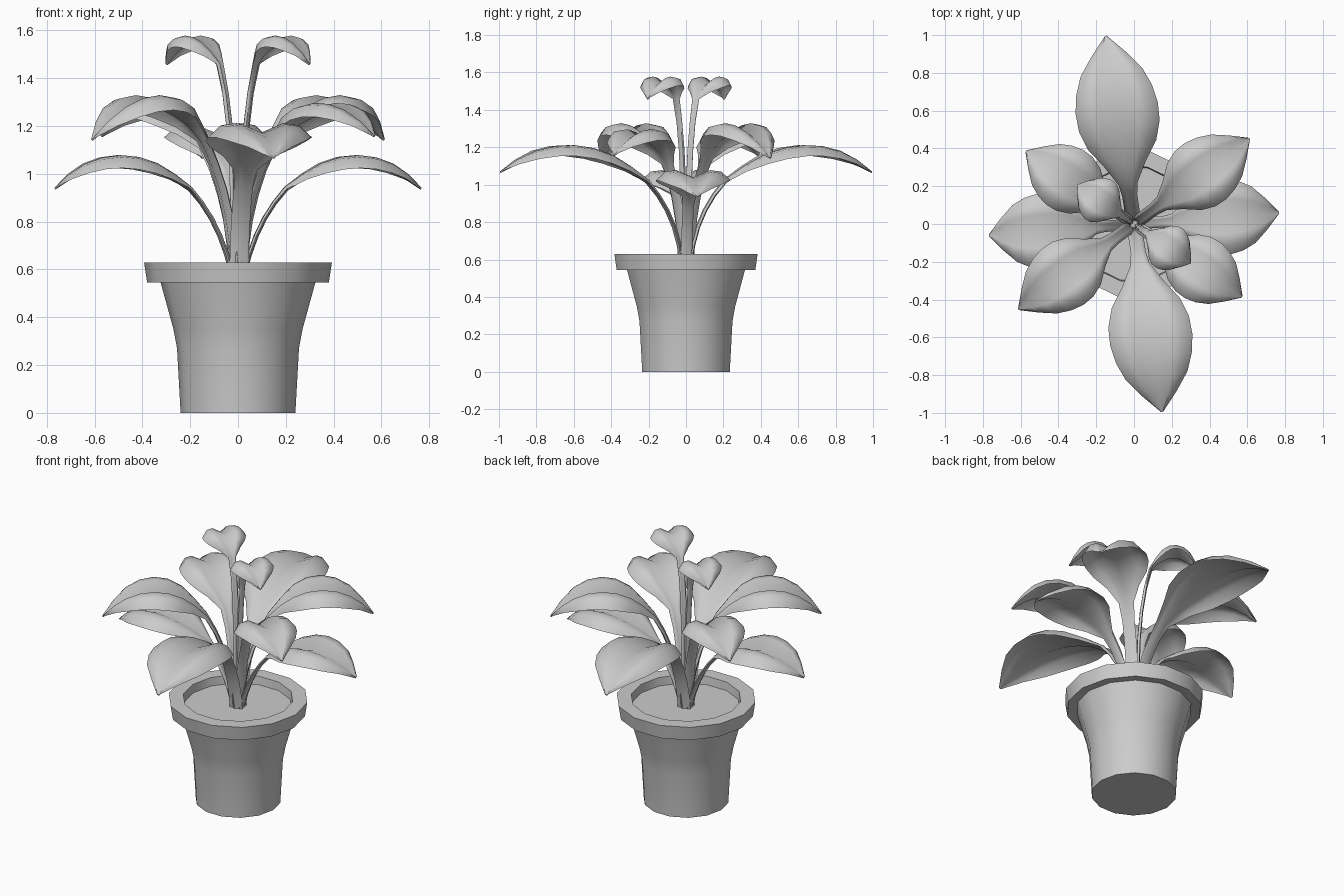
import bpy, bmesh, math
from mathutils import Vector, Matrix

cube = bpy.data.objects.get("Cube")
if cube:
    bpy.data.objects.remove(cube, do_unlink=True)

GREY = (0.6, 0.6, 0.6, 1)
grey_material = bpy.data.materials.new("plain grey")
grey_material.use_nodes = True
grey_material.diffuse_color = GREY
grey_material.node_tree.nodes["Principled BSDF"].inputs["Base Color"].default_value = GREY


def finish(name, bm, sharp_angle):
    bmesh.ops.recalc_face_normals(bm, faces=bm.faces)
    mesh = bpy.data.meshes.new(name)
    bm.to_mesh(mesh)
    bm.free()
    mesh.materials.append(grey_material)
    part = bpy.data.objects.new(name, mesh)
    bpy.context.collection.objects.link(part)
    bpy.ops.object.select_all(action="DESELECT")
    part.select_set(True)
    bpy.context.view_layer.objects.active = part
    bpy.ops.object.shade_smooth_by_angle(angle=math.radians(sharp_angle))


def bridge(bm, rings):
    """Skin a row of closed rings and cap both ends."""
    for lower, upper in zip(rings, rings[1:]):
        for i in range(len(lower)):
            bm.faces.new((lower[i - 1], lower[i], upper[i], upper[i - 1]))
    bm.faces.new(rings[0])
    bm.faces.new(rings[-1])


def lathe(name, profile, sides):
    bm = bmesh.new()
    rings = []
    for radius, height in profile:
        spokes = [math.tau * i / sides for i in range(sides)]
        rings.append([bm.verts.new((radius * math.cos(a), radius * math.sin(a), height))
                      for a in spokes])
    bridge(bm, rings)
    finish(name, bm, 32)


def arc(start, middle, end, steps):
    """Quadratic curve from start to end that passes through middle."""
    start, middle, end = (Vector((p[0], 0, p[1])) for p in (start, middle, end))
    control = 2 * middle - (start + end) / 2
    points = []
    for i in range(steps + 1):
        t = i / steps
        points.append(start.lerp(control, t).lerp(control.lerp(end, t), t))
    return points


# Blade outline from stalk to tip, as fractions of the half width
OUTLINE = [0.5, 0.83, 0.98, 1, 0.92, 0.75, 0.42, 0.03]
# Cross-section: raised shoulders beside the midrib, drooping margins
HALF = [(0.45, 0.95), (0.75, 0.75), (1, -0.4)]
SECTION = [(-s, h) for s, h in reversed(HALF)] + [(0, 0)] + HALF


def leaf(name, heading, stem_width, half_width, fold, stem_middle, joint, crest, tip):
    bm = bmesh.new()
    stem = arc((0.02, 0.57), stem_middle, joint, 5)
    blade = arc(joint, crest, tip, len(OUTLINE))[1:]
    path = stem + blade
    widths = [stem_width] * len(stem) + [half_width * f for f in OUTLINE]
    widths[len(stem) - 1] *= 1.25
    turn = Matrix.Rotation(math.radians(heading), 3, "Z")
    rings = []
    for i, (point, width) in enumerate(zip(path, widths)):
        along = path[min(i + 1, len(path) - 1)] - path[max(i - 1, 0)]
        up = along.cross(Vector((0, -1, 0))).normalized()
        if up.z < 0:
            up.negate()
        thickness = 0.014 if i < len(stem) else 0.008
        section = [(s * width, h * fold * width) for s, h in SECTION]
        section += [(s, h - thickness) for s, h in reversed(section[1:-1])]
        rings.append([bm.verts.new(turn @ (point + Vector((0, s, 0)) + up * h))
                      for s, h in section])
    bridge(bm, rings)
    finish(name, bm, 70)


# Pot with overhanging rim; the last ring closes as the soil surface
lathe("pot", [(0.24, 0), (0.255, 0.27), (0.27, 0.35), (0.325, 0.55), (0.38, 0.545),
              (0.393, 0.63), (0.31, 0.63), (0.305, 0.58)], 14)

# Heading, stem width, half width, fold, then points along the midrib
LEAVES = {
    "long_leaf": (98.5, 0.04, 0.22, 0.2, (0.08, 0.82), (0.21, 1.02), (0.62, 1.17), (1.005, 1.07)),
    "low_leaf": (4.5, 0.03, 0.2, 0.2, (0.09, 0.78), (0.2, 0.94), (0.5, 1.04), (0.77, 0.94)),
    "broad_leaf": (36.5, 0.035, 0.185, 0.25, (0.065, 0.88), (0.18, 1.14), (0.47, 1.285), (0.76, 1.145)),
    "middle_leaf": (-34, 0.03, 0.175, 0.25, (0.065, 0.86), (0.17, 1.11), (0.44, 1.255), (0.69, 1.16)),
    "top_leaf": (-34.5, 0.018, 0.125, 0.28, (0.03, 1.1), (0.09, 1.46), (0.23, 1.545), (0.365, 1.46)),
}

# Every leaf has a twin on the opposite side of the plant
for name, (heading, *shape) in LEAVES.items():
    leaf(name + "_first", heading, *shape)
    leaf(name + "_second", heading + 180, *shape)
